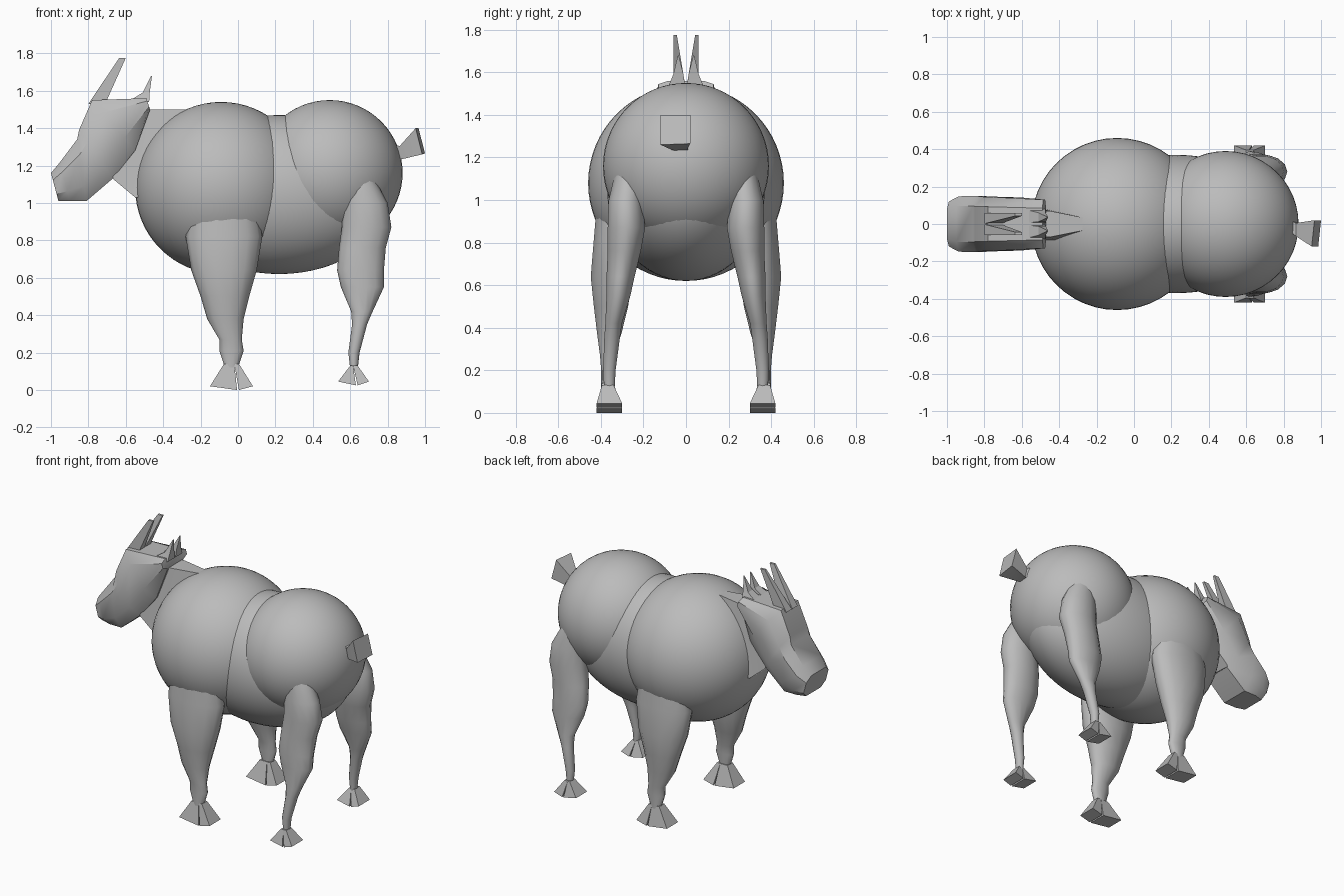
import bpy, bmesh, math

if "Cube" in bpy.data.objects:
    bpy.data.objects.remove(bpy.data.objects["Cube"])

grey = bpy.data.materials.new("soft grey")
grey.diffuse_color = (0.5, 0.5, 0.5, 1)
grey.use_nodes = True
grey.node_tree.nodes["Principled BSDF"].inputs["Base Color"].default_value = grey.diffuse_color


def finish(name, bm, mirror=False, angle=40):
    bmesh.ops.recalc_face_normals(bm, faces=bm.faces)
    me = bpy.data.meshes.new(name)
    bm.to_mesh(me)
    bm.free()
    me.materials.append(grey)
    ob = bpy.data.objects.new(name, me)
    bpy.context.collection.objects.link(ob)
    bpy.ops.object.select_all(action='DESELECT')
    ob.select_set(True)
    bpy.context.view_layer.objects.active = ob
    bpy.ops.object.shade_smooth_by_angle(angle=math.radians(angle))
    if mirror:
        m = ob.modifiers.new("Mirror", 'MIRROR')
        m.use_axis = (False, True, False)
        m.use_clip = False
        m.use_mirror_merge = False
    return ob


def loft(bm, rings):
    """Skin equal-sized rings of points and cap both ends."""
    vs = [[bm.verts.new(p) for p in r] for r in rings]
    n = len(vs[0])
    for a, b in zip(vs, vs[1:]):
        for i in range(n):
            j = (i + 1) % n
            bm.faces.new((a[i], a[j], b[j], b[i]))
    bm.faces.new(vs[0][::-1])
    bm.faces.new(vs[-1])


def ball(name, centre, radii):
    bm = bmesh.new()
    bmesh.ops.create_uvsphere(bm, u_segments=48, v_segments=32, radius=1)
    bmesh.ops.scale(bm, vec=radii, verts=bm.verts)
    bmesh.ops.translate(bm, vec=centre, verts=bm.verts)
    finish(name, bm)


def oval(z, x0, x1, y0, y1, n=14):
    return [((x0 + x1) / 2 + (x1 - x0) / 2 * math.cos(2 * math.pi * i / n),
             (y0 + y1) / 2 + (y1 - y0) / 2 * math.sin(2 * math.pi * i / n), z)
            for i in range(n)]


def rect(z, x0, x1, y0, y1):
    return [(x0, y0, z), (x1, y0, z), (x1, y1, z), (x0, y1, z)]


# Body: chest, belly and rump
ball("chest", (-0.09, 0, 1.08), (0.46, 0.46, 0.46))
ball("belly", (0.22, 0, 1.045), (0.6, 0.37, 0.425))
ball("rump", (0.49, 0, 1.16), (0.39, 0.39, 0.39))

# Legs, mirrored across the body: z, x range, y range
front = [(0.12, -0.07, 0.0, .345, .40), (0.21, -0.10, 0.03, .34, .40),
         (0.27, -0.10, 0.02, .335, .405), (0.38, -0.165, 0.03, .30, .42),
         (0.5, -0.2, 0.06, .27, .435), (0.64, -0.25, 0.10, .25, .45),
         (0.82, -0.28, 0.13, .24, .435), (1.0, -0.25, 0.10, .25, .42)]
rear = [(0.11, .60, .64, .335, .385), (0.2, .59, .65, .33, .39),
        (0.35, .61, .69, .31, .385), (0.42, .605, .72, .30, .38),
        (0.55, .55, .78, .26, .375), (0.64, .53, .78, .24, .375),
        (0.76, .54, .79, .21, .37), (0.87, .555, .82, .19, .37),
        (1.0, .56, .80, .20, .365), (1.15, .55, .72, .20, .33)]
for name, rows in (("front_leg", front), ("rear_leg", rear)):
    bm = bmesh.new()
    loft(bm, [oval(*r) for r in rows])
    finish(name, bm, True, 60)


# Cloven hooves: two flared toes each
def hoof(name, z0, z1, top, mid, bottom):
    bm = bmesh.new()
    for t0, t1, b0, b1, s in ((top[0], mid, bottom[0], mid + 0.015, 1),
                              (mid, top[1], mid + 0.025, bottom[1], -1)):
        lo = rect(z0, b0, b1, .30, .42)
        # the outer toe corners lift a little
        lo = [(x, y, z0 + (0.02 if abs(x - mid) > 0.05 else 0)) for x, y, _ in lo]
        loft(bm, [lo, rect(z1, t0, t1, .34, .395)])
    finish(name, bm, True, 30)


hoof("front_hoof", 0.0, 0.14, (-0.075, 0.005), -0.02, (-0.15, 0.08))
hoof("rear_hoof", 0.025, 0.13, (0.60, 0.64), 0.615, (0.535, 0.70))


# Head: eight-sided sections between top-line and jaw-line points
def head_ring(tx, tz, bx, bz, w):
    pts = []
    for side, t in ((-.65, 0), (.65, 0), (1, .25), (1, .75),
                    (.65, 1), (-.65, 1), (-1, .75), (-1, .25)):
        pts.append((tx + (bx - tx) * t, side * w, tz + (bz - tz) * t))
    return pts


bm = bmesh.new()
loft(bm, [head_ring(*r) for r in (
    (-1.0, 1.16, -0.96, 1.01, .12), (-0.95, 1.22, -0.90, 1.01, .148),
    (-0.86, 1.34, -0.81, 1.01, .15), (-0.85, 1.39, -0.67, 1.13, .145),
    (-0.78, 1.55, -0.55, 1.28, .142), (-0.49, 1.56, -0.47, 1.50, .13))])
finish("head", bm)

# Neck: narrow along the top, square underneath
bm = bmesh.new()
loft(bm, [[(-.67, -.1, 1.13), (-.67, .1, 1.13), (-.60, .06, 1.50), (-.60, -.06, 1.50)],
          [(-.55, -.1, 1.03), (-.55, .1, 1.03), (-.45, .07, 1.50), (-.45, -.07, 1.50)],
          [(-.35, -.14, 1.0), (-.35, .14, 1.0), (-.25, .03, 1.50), (-.25, -.03, 1.50)]])
finish("neck", bm)

# Horns and ears, mirrored
bm = bmesh.new()
loft(bm, [rect(1.53, -.80, -.71, .002, .06), rect(1.775, -.635, -.60, .043, .058)])
finish("horn", bm, True, 30)
bm = bmesh.new()
loft(bm, [rect(1.54, -.59, -.475, .005, .08), rect(1.59, -.51, -.472, .012, .06),
          rect(1.68, -.464, -.46, .034, .038)])
finish("ear", bm, True, 30)

# Tail: short stub flaring to a flat square end, turned slightly sideways
bm = bmesh.new()
loft(bm, [[(.83, -.03, 1.23), (.83, .03, 1.23), (.82, .03, 1.31), (.82, -.03, 1.31)],
          [(.88, -.065, 1.235), (.88, .005, 1.235), (.865, .005, 1.305), (.865, -.065, 1.305)],
          [(.985, -.12, 1.26), (1.0, .02, 1.265), (.965, .02, 1.40), (.95, -.12, 1.40)]])
finish("tail", bm, False, 30)
